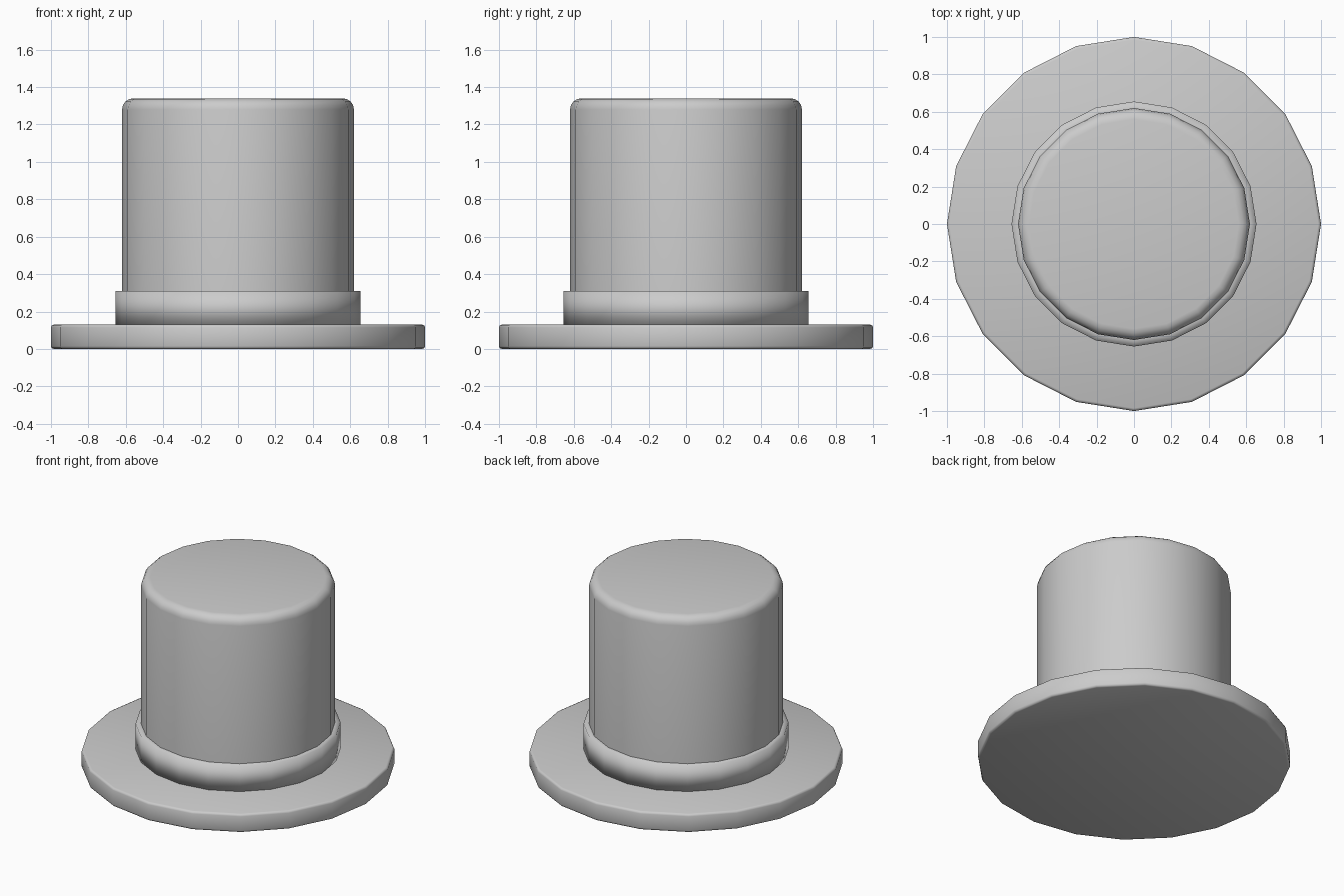
import bpy
from math import sin, cos, pi, radians

if "Cube" in bpy.data.objects:
    bpy.data.objects.remove(bpy.data.objects["Cube"])

SIDES = 20


def lathe(name, profile, smooth_angle):
    """Revolve an (r, z) profile, capping both open ends."""
    verts = [(r * cos(2 * pi * i / SIDES), r * sin(2 * pi * i / SIDES), z)
             for r, z in profile for i in range(SIDES)]
    faces = []
    for k in range(len(profile) - 1):
        for i in range(SIDES):
            j = (i + 1) % SIDES
            a, b = k * SIDES, (k + 1) * SIDES
            faces.append((a + i, a + j, b + j, b + i))
    faces.append(tuple(reversed(range(SIDES))))
    faces.append(tuple(range(len(verts) - SIDES, len(verts))))
    mesh = bpy.data.meshes.new(name)
    mesh.from_pydata(verts, [], faces)
    obj = bpy.data.objects.new(name, mesh)
    bpy.context.collection.objects.link(obj)
    bpy.ops.object.select_all(action='DESELECT')
    obj.select_set(True)
    bpy.context.view_layer.objects.active = obj
    bpy.ops.object.shade_smooth_by_angle(angle=radians(smooth_angle))
    return obj


def rounded(r, z, size, steps, top=True):
    """Quarter-round corner points for a profile, ordered bottom to top."""
    angles = [pi / 2 * k / steps for k in range(steps + 1)]
    if top:
        return [(r - size + size * cos(a), z - size + size * sin(a)) for a in angles]
    return [(r - size + size * sin(a), z + size - size * cos(a)) for a in angles]


# Brim: flat disc with slightly softened rims
lathe("brim", rounded(1.0, 0.0, 0.015, 2, top=False) + rounded(1.0, 0.13, 0.015, 2), 50)

# Band: short collar with a softly shaded top ledge
lathe("band", [(0.655, 0.125), (0.655, 0.31), (0.615, 0.31)], 100)

# Crown: tall drum with a rounded top edge
lathe("crown", [(0.62, 0.125)] + rounded(0.62, 1.34, 0.06, 4), 40)
